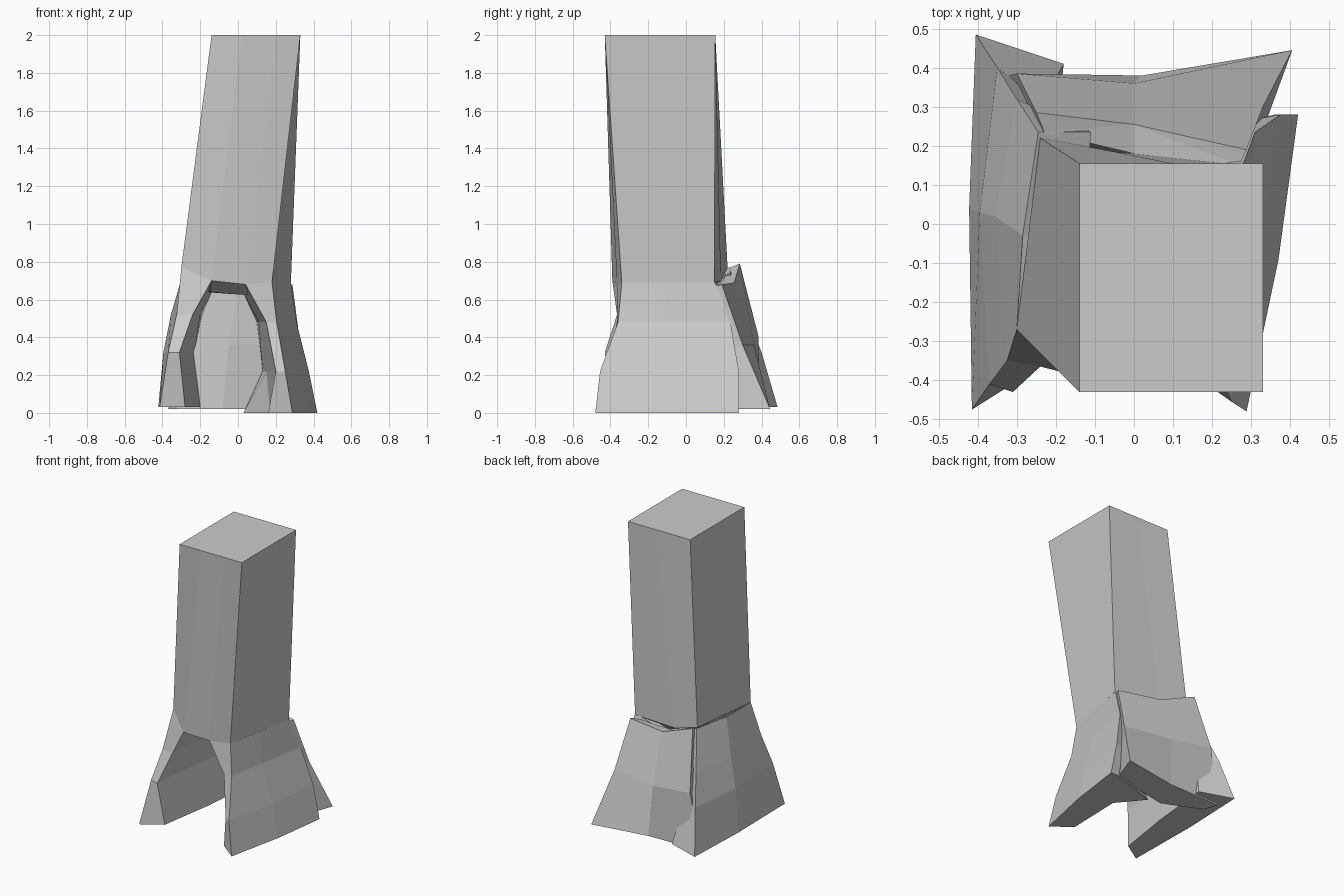
import bpy, bmesh


def loft(name, levels):
    """Flat-faced solid through rings of (z, [points]); a point may carry its own z."""
    bm = bmesh.new()
    rings = []
    for z, pts in levels:
        rings.append([bm.verts.new(p if len(p) == 3 else (*p, z)) for p in pts])
    n = len(rings[0])
    for a, b in zip(rings, rings[1:]):
        for i in range(n):
            j = (i + 1) % n
            bm.faces.new((a[i], a[j], b[j], b[i]))
    caps = [bm.faces.new(rings[0]), bm.faces.new(rings[-1])]
    bmesh.ops.triangulate(bm, faces=caps)
    bmesh.ops.recalc_face_normals(bm, faces=bm.faces)
    me = bpy.data.meshes.new(name)
    bm.to_mesh(me)
    bm.free()
    ob = bpy.data.objects.new(name, me)
    bpy.context.collection.objects.link(ob)
    return ob


# leaning square trunk; the first ring is the roof of the hollow
loft("trunk", [
    (.64, [(-.18, -.15), (-.14, -.25), (.03, -.25, .625), (.10, -.22, .625),
           (.18, .08), (-.03, .13), (-.16, .14)]),
    (.69, [(-.30, -.27, .77), (-.14, -.39, .70), (.04, -.365, .68), (.18, -.34),
           (.28, .15), (-.05, .185, .70), (-.24, .22, .77)]),
    (2.0, [(-.14, -.43), (.02, -.43), (.2, -.43), (.33, -.43),
           (.33, .155), (.1, .155), (-.14, .155)]),
])

# flared root walls; ring order: outer edge, then inner edge back to the start
loft("left_root", [
    (.03, [(-.415, -.475), (-.422, .04), (-.405, .485), (-.18, .41), (-.22, .0), (-.28, -.39)]),
    (.32, [(-.37, -.41), (-.395, .03), (-.35, .40), (-.23, .32), (-.26, .0), (-.31, -.43)]),
    (.52, [(-.325, -.35), (-.355, .02), (-.30, .32), (-.19, .27), (-.20, .0), (-.24, -.365)]),
    (.74, [(-.30, -.27, .77), (-.285, -.03, .76), (-.245, .235, .77),
           (-.11, .235, .74), (-.13, .0, .66), (-.14, -.39, .70)]),
])

loft("right_root", [
    (.0, [(.288, -.48), (.37, -.09), (.42, .28), (.36, .28), (.03, .17), (.17, .0), (.16, -.38)]),
    (.22, [(.25, -.455), (.325, -.09), (.375, .28), (.32, .27), (.13, .16), (.15, .0), (.20, -.42)]),
    (.48, [(.205, -.36), (.25, -.1), (.31, .235), (.28, .23), (.10, .15), (.11, -.05), (.15, -.365)]),
    (.69, [(.18, -.34), (.23, -.1), (.28, .155), (.24, .15), (.05, .14, .63),
           (.03, -.1, .63), (.04, -.365, .68)]),
])

loft("back_root", [
    (.02, [(.405, .445), (.02, .38), (-.37, .37), (-.33, .27), (-.08, .16), (.33, .24)]),
    (.36, [(.33, .30), (.0, .36), (-.30, .385, .40), (-.28, .27), (-.05, .17), (.28, .19)]),
    (.69, [(.288, .19, .68), (.0, .255), (-.25, .285, .79), (-.23, .235, .77), (.0, .18, .68), (.27, .15, .67)]),
])
